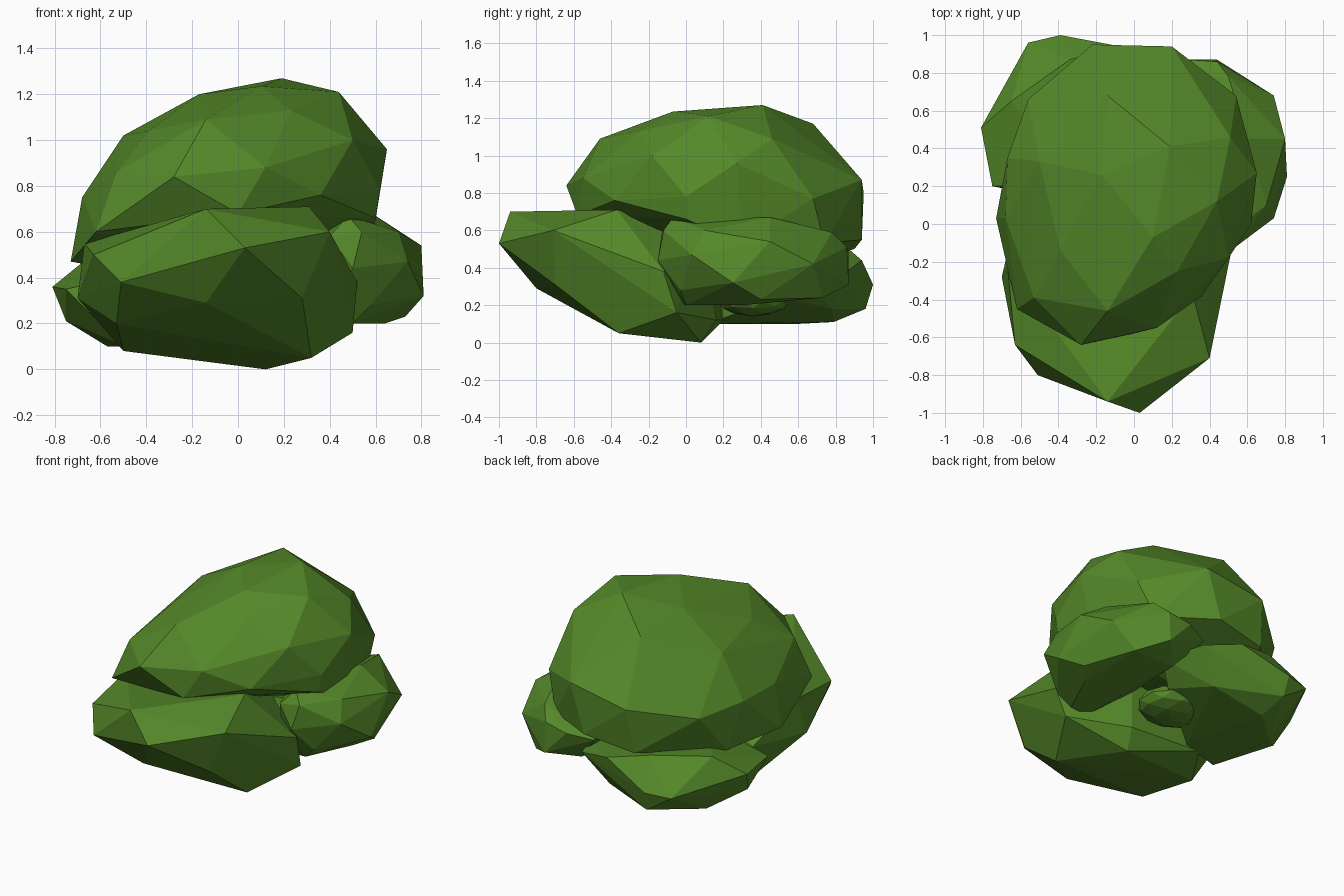
import bpy, bmesh

leaf = bpy.data.materials.new("leaf_green")
leaf.diffuse_color = (0.09, 0.25, 0.022, 1)


def clump(name, points):
    """Faceted leaf clump: convex skin stretched over a few corner points."""
    bm = bmesh.new()
    for p in points:
        bm.verts.new(p)
    res = bmesh.ops.convex_hull(bm, input=bm.verts[:])
    junk = {g for g in res["geom_interior"] + res["geom_unused"]
            if isinstance(g, bmesh.types.BMVert)}
    bmesh.ops.delete(bm, geom=list(junk), context='VERTS')
    bmesh.ops.recalc_face_normals(bm, faces=bm.faces[:])
    me = bpy.data.meshes.new(name)
    bm.to_mesh(me)
    bm.free()
    me.materials.append(leaf)
    ob = bpy.data.objects.new(name, me)
    bpy.context.collection.objects.link(ob)
    return ob


# Large crown on top
clump("crown", [
    (0.19, 0.41, 1.27), (0.10, -0.07, 1.235), (-0.17, 0.26, 1.20), (0.44, 0.12, 1.21),
    (0.51, 0.46, 1.09), (-0.14, 0.68, 1.17), (-0.14, -0.46, 1.09), (0.23, -0.25, 1.13),
    (-0.39, -0.14, 1.04), (-0.50, 0.33, 1.02), (0.50, -0.18, 1.00), (0.65, 0.27, 0.96),
    (0.54, 0.68, 0.77), (0.20, 0.94, 0.87), (-0.22, 0.95, 0.80), (-0.28, -0.64, 0.84),
    (0.12, -0.55, 0.88), (0.36, -0.38, 0.76), (-0.62, -0.45, 0.60), (-0.53, -0.39, 0.86),
    (-0.68, 0.03, 0.75), (-0.67, 0.35, 0.75), (-0.56, 0.66, 0.72), (0.62, 0.00, 0.78),
    (0.60, 0.00, 0.66), (0.58, 0.30, 0.53), (0.45, 0.74, 0.53), (0.10, 0.94, 0.55),
    (-0.25, 0.90, 0.50), (-0.73, 0.03, 0.47), (-0.62, 0.45, 0.45), (0.00, -0.58, 0.68),
    (0.00, 0.40, 0.36)])

# Low clump pushing out at the front
clump("front_clump", [
    (0.03, -1.00, 0.53), (-0.14, -0.94, 0.70), (-0.51, -0.80, 0.38), (-0.63, -0.64, 0.50),
    (0.40, -0.71, 0.60), (0.31, -0.37, 0.71), (-0.14, -0.80, 0.29), (0.28, -0.70, 0.31),
    (-0.53, -0.55, 0.20), (-0.67, -0.22, 0.55), (-0.70, -0.28, 0.31), (-0.50, -0.05, 0.08),
    (0.32, -0.36, 0.05), (0.12, 0.08, 0.00), (0.50, -0.05, 0.16), (0.52, -0.12, 0.38),
    (-0.60, 0.15, 0.35), (0.15, 0.16, 0.12), (-0.35, 0.2, 0.12), (0.1, 0.1, 0.6)])

# Clump on the right side
clump("right_clump", [
    (0.54, -0.12, 0.60), (0.48, -0.07, 0.67), (0.60, 0.45, 0.67), (0.50, -0.15, 0.44),
    (0.40, -0.13, 0.58), (0.36, -0.02, 0.21), (0.70, 0.10, 0.60), (0.74, 0.03, 0.47),
    (0.80, 0.45, 0.54), (0.81, 0.25, 0.32), (0.73, 0.40, 0.23), (0.64, 0.30, 0.20),
    (0.50, 0.00, 0.20), (0.58, -0.03, 0.28), (0.74, 0.68, 0.42), (0.60, 0.73, 0.24),
    (0.44, 0.86, 0.51), (0.44, 0.87, 0.31), (0.28, 0.87, 0.48), (0.50, 0.78, 0.59),
    (0.28, 0.70, 0.26), (0.22, 0.25, 0.30), (0.12, 0.80, 0.45), (0.25, 0.30, 0.60)])

# Low clump at the back left
clump("back_clump", [
    (-0.81, 0.51, 0.36), (-0.75, 0.20, 0.35), (-0.75, 0.42, 0.21), (-0.57, 0.60, 0.10),
    (-0.50, 0.15, 0.10), (-0.56, 0.96, 0.30), (-0.39, 1.00, 0.31), (-0.38, 0.96, 0.18),
    (-0.35, 0.79, 0.11), (-0.07, 0.94, 0.44), (0.17, 0.86, 0.38), (0.02, 0.78, 0.18),
    (-0.65, 0.65, 0.49), (-0.34, 0.87, 0.50), (-0.25, 0.20, 0.13), (-0.30, 0.20, 0.45),
    (0.28, 0.60, 0.36), (0.15, 0.50, 0.24)])

# Small core under the crown
bpy.ops.mesh.primitive_ico_sphere_add(subdivisions=2, radius=1, location=(0, 0.36, 0.23))
core = bpy.context.object
core.name = "inner_core"
core.scale = (0.22, 0.2, 0.09)
core.data.materials.append(leaf)
